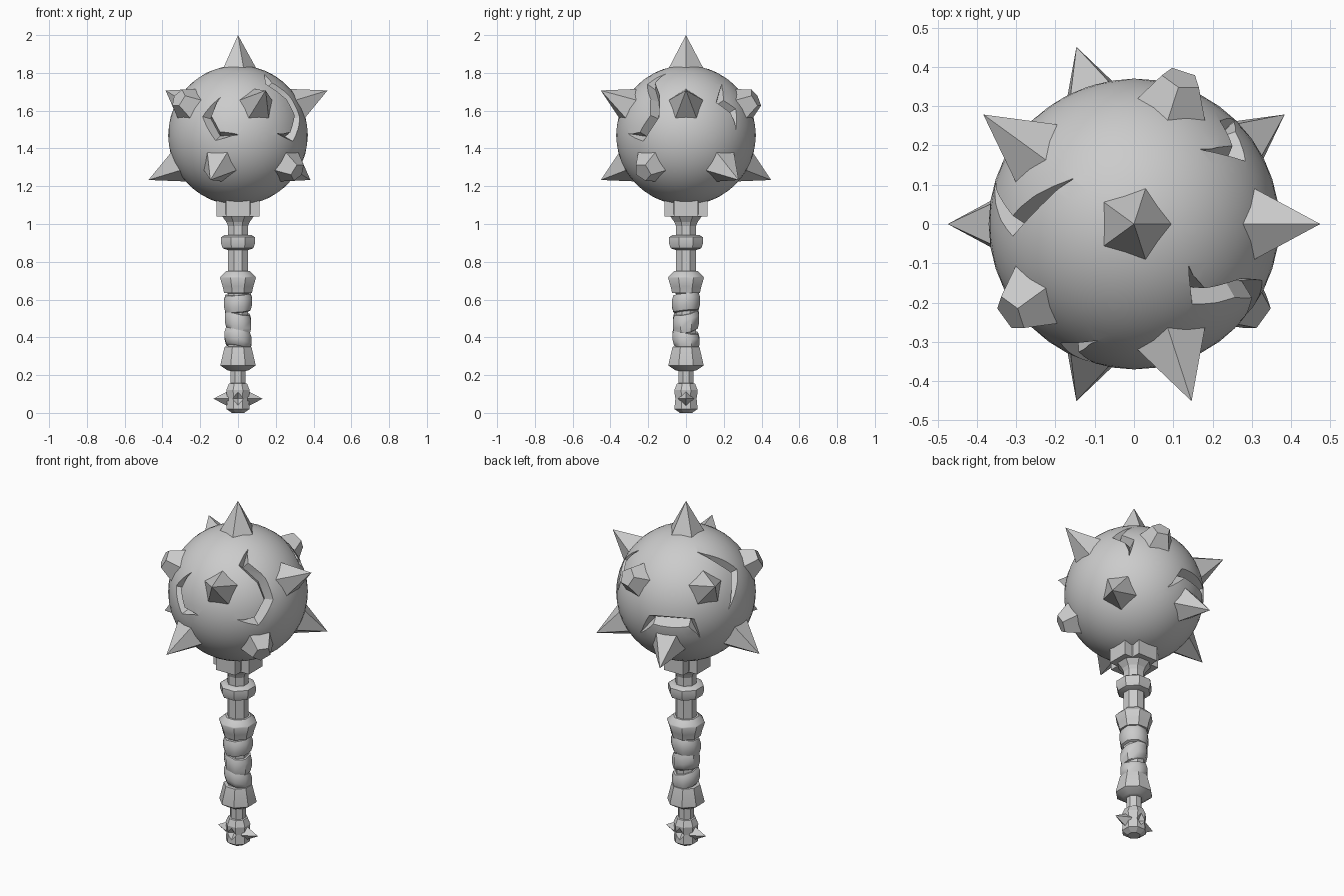
import bpy, bmesh
from math import sin, cos, pi, radians, sqrt
from mathutils import Vector, Matrix

if "Cube" in bpy.data.objects:
    bpy.data.objects.remove(bpy.data.objects["Cube"])

C = Vector((0, 0, 1.47))   # ball centre
R = 0.37


def finish(name, bm, angle=None):
    bmesh.ops.recalc_face_normals(bm, faces=bm.faces)
    me = bpy.data.meshes.new(name)
    bm.to_mesh(me)
    bm.free()
    ob = bpy.data.objects.new(name, me)
    bpy.context.collection.objects.link(ob)
    if angle:
        smooth(ob, angle)
    return ob


def activate(ob):
    for o in bpy.context.selected_objects:
        o.select_set(False)
    ob.select_set(True)
    bpy.context.view_layer.objects.active = ob


def smooth(ob, angle):
    activate(ob)
    bpy.ops.object.shade_smooth_by_angle(angle=radians(angle))


def cut(ob, cutter):
    m = ob.modifiers.new("cut", 'BOOLEAN')
    m.operation, m.solver, m.object = 'DIFFERENCE', 'EXACT', cutter
    activate(ob)
    bpy.ops.object.modifier_apply(modifier=m.name)
    bpy.data.objects.remove(cutter)


def loft(name, rings, angle=None):
    """Join closed rings of points, capping both ends."""
    bm = bmesh.new()
    vs = [[bm.verts.new(p) for p in r] for r in rings]
    n = len(rings[0])
    for a, b in zip(vs, vs[1:]):
        for i in range(n):
            j = (i + 1) % n
            bm.faces.new((a[i], a[j], b[j], b[i]))
    bm.faces.new(vs[0])
    bm.faces.new(vs[-1])
    return finish(name, bm, angle)


def lathe(name, profile, slope=(0, 0), n=8, angle=None):
    """Turned part; slope tilts each ring plane along x and y."""
    rings = []
    for r, z in profile:
        ring = []
        for k in range(n):
            a = 2 * pi * (k + 0.5) / n
            x, y = r * cos(a), r * sin(a)
            ring.append((x, y, z + slope[0] * x + slope[1] * y))
        rings.append(ring)
    return loft(name, rings, angle)


def spike(name, direction, up, base, tip, r0, r1, n, origin):
    """Pyramid along direction with one corner towards up."""
    d = Vector(direction).normalized()
    u = (Vector(up) - d * d.dot(Vector(up))).normalized()
    w = d.cross(u)
    rings = [[origin + d * h + (u * cos(2 * pi * k / n) + w * sin(2 * pi * k / n)) * r
              for k in range(n)] for h, r in ((base, r0), (tip, r1))]
    ob = loft(name, rings)
    if r1 < 0.001:
        bm = bmesh.new()
        bm.from_mesh(ob.data)
        bmesh.ops.remove_doubles(bm, verts=bm.verts, dist=0.002)
        bm.to_mesh(ob.data)
        bm.free()
    return ob


# Ball
bm = bmesh.new()
bmesh.ops.create_icosphere(bm, subdivisions=4, radius=R, matrix=Matrix.Translation(C))
ball = finish("ball", bm)


# Cracks: paths drawn on the ball as seen from a given direction
def view_points(az, el, pts):
    a, e = radians(az), radians(el)
    to = Vector((cos(a) * cos(e), sin(a) * cos(e), sin(e)))
    right = Vector((-sin(a), cos(a), 0))
    up = to.cross(right)
    return [(right * u + up * v + to * sqrt(max(0, R * R - u * u - v * v))).normalized()
            for u, v in pts]


cracks = [
    (-90, 0, [(-.093, .2), (-.165, .1), (-.108, -.005), (0, .003)]),
    (-90, 0, [(.14, .325), (.165, .275), (.265, .2), (.315, .1), (.285, -.008), (.21, .008)]),
    (0, 0, [(.19, .268), (.18, .18), (.25, .13), (.265, .03)]),
    (0, 90, [(.115, .155), (-.005, .31), (.11, .352)]),
    (128, 26, [(-.255, -.215), (-.2, -.15), (.01, -.172), (.055, -.25)]),
]
for az, el, pts in cracks:
    if el == 90:            # seen from above with y up
        dirs = view_points(0, 90, pts)
    else:
        dirs = view_points(az, el, pts)
    rings = []
    for i, d in enumerate(dirs):
        t0 = (d - dirs[max(i - 1, 0)])
        t1 = (dirs[min(i + 1, len(dirs) - 1)] - d)
        side = (t0.normalized() + t1.normalized()).cross(d).normalized()
        end = i in (0, len(dirs) - 1)
        w, depth = (0.004, 0.364) if end else (0.044, 0.322)
        rings.append([C + d * 0.40 + side * w, C + d * 0.40 - side * w, C + d * depth])
    cut(ball, loft("crack_cutter", rings))
smooth(ball, 25)

# Spikes at the corners of an icosahedron, three of them broken off
spike("top_spike", (0, 0, 1), (1, 0, 0), 0.33, 0.53, 0.11, 0.0001, 5, C)
for k in range(10):
    upper = k % 2 == 0
    a = radians(36 * k)
    d = (cos(a), sin(a), 0.5 if upper else -0.5)
    broken = k in (2, 6, 9)
    spike("broken_spike" if broken else "spike", d, (0, 0, 1 if upper else -1), 0.33,
          0.435 if broken else 0.53, 0.11, 0.052 if broken else 0.0001, 5, C)

# Collar under the ball, with four blocks
lathe("collar", [(.058, .99), (.066, 1.01), (.098, 1.05), (.098, 1.14)])
for k in range(4):
    bm = bmesh.new()
    bmesh.ops.create_cube(bm, size=1, matrix=Matrix.Rotation(k * pi / 2, 4, 'Z')
                          @ Matrix.Translation((.085, 0, 1.083))
                          @ Matrix.Diagonal((.06, .125, .085, 1)))
    finish("collar_block", bm)

# Shaft and rings
lathe("shaft", [(.043, .12), (.043, .3), (.058, .34), (.058, 1.08)])
lathe("shaft_ring", [(.058, .862), (.088, .872), (.098, .9), (.096, .93), (.078, .942), (.058, .942)],
      angle=40)
lathe("upper_cuff", [(.055, .632), (.08, .636), (.088, .67), (.103, .715), (.1, .722),
                     (.07, .75), (.055, .75)], angle=40)
lathe("lower_cuff", [(.045, .222), (.062, .226), (.1, .25), (.1, .258), (.077, .35), (.055, .352)],
      angle=40)

# Leather wraps on the grip
for z0, z1, r, s in ((.535, .628, .08, (.08, .1)), (.435, .535, .075, (-.25, .2)),
                     (.345, .435, .076, (-.22, -.2))):
    h = z1 - z0
    lathe("grip_wrap", [(r * .75, z0), (r * .9, z0 + .005), (r, z0 + h * .35), (r, z0 + h * .75),
                        (r * .9, z1), (r * .75, z1)], s, angle=45)

# Pommel with spikes on the sides and notches front and back
pommel = lathe("pommel", [(.035, .0), (.066, .02), (.062, .075), (.067, .12), (.052, .155), (.04, .158)])
P = Vector((0, 0, .075))
for s in (-1, 1):
    cut(pommel, spike("notch_cutter", (0, -s, 0), (0, 0, 1), -.075, -.035, .055, .0001, 4, P))
    spike("pommel_spike", (s, 0, 0), (0, 0, 1), .05, .13, .042, .0001, 4, P)
